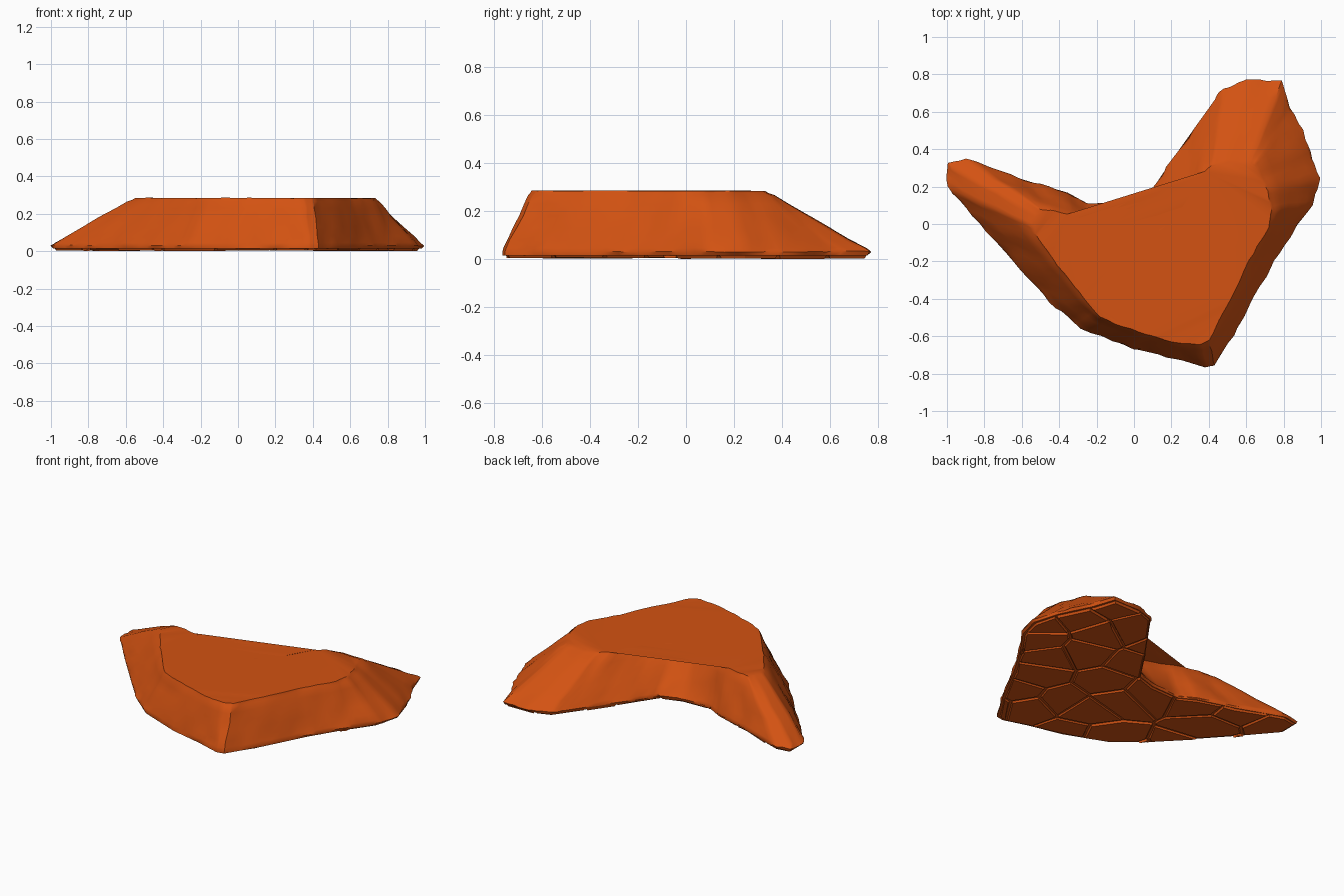
import bpy, bmesh, random
from mathutils import Vector, noise

if "Cube" in bpy.data.objects:
    bpy.data.objects.remove(bpy.data.objects["Cube"])
random.seed(4)

clay = bpy.data.materials.new("burnt_orange_rock")
clay.use_nodes = True
clay.diffuse_color = (0.65, 0.085, 0.006, 1)
clay.node_tree.nodes["Principled BSDF"].inputs["Base Color"].default_value = clay.diffuse_color

# Foot outline paired with the plateau rim above it: foot x, y, rim x, y
OUTLINE = [
    (-1, .33, -.55, .06), (-1, .2, -.57, 0), (-.83, 0, -.52, -.08),
    (-.65, -.2, -.42, -.22), (-.45, -.42, -.3, -.36), (-.28, -.56, -.18, -.5),
    (0, -.67, .02, -.58), (.22, -.72, .2, -.63), (.38, -.77, .35, -.65),
    (.43, -.76, .4, -.63), (.56, -.55, .5, -.45), (.7, -.28, .62, -.2),
    (.83, -.07, .72, -.02), (.95, .1, .75, .08), (.99, .25, .72, .18),
    (.94, .42, .68, .28), (.84, .62, .66, .33), (.79, .77, .63, .34),
    (.6, .77, .5, .34), (.48, .73, .42, .33), (.4, .62, .36, .27),
    (.2, .34, .22, .05), (.08, .16, .1, -.05), (-.05, .12, -.05, -.06),
    (-.25, .11, -.25, .02), (-.36, .17, -.33, .05), (-.6, .24, -.45, .08),
    (-.9, .35, -.52, .09)]
STEPS = 5
LOW, HIGH = .03, .28


def resample(points):
    """Split every segment of a closed loop into equal steps."""
    out = []
    for a, b in zip(points, points[1:] + points[:1]):
        out += [a.lerp(b, i / STEPS) for i in range(STEPS)]
    return out


def finish(bm, name, angle):
    bmesh.ops.recalc_face_normals(bm, faces=bm.faces)
    mesh = bpy.data.meshes.new(name)
    bm.to_mesh(mesh)
    bm.free()
    obj = bpy.data.objects.new(name, mesh)
    bpy.context.collection.objects.link(obj)
    mesh.materials.append(clay)
    bpy.ops.object.select_all(action='DESELECT')
    obj.select_set(True)
    bpy.context.view_layer.objects.active = obj
    bpy.ops.object.shade_smooth_by_angle(angle=angle)
    return obj


# Rock body: sloping flanks lofted from foot to plateau, roughly chipped
foot = resample([Vector((p[0], p[1], LOW)) for p in OUTLINE])
rim = resample([Vector((p[2], p[3], HIGH)) for p in OUTLINE])
bm = bmesh.new()
rings = []
under = [p.lerp(q, .03) for p, q in zip(foot, rim)]
rings.append([bm.verts.new((p.x, p.y, .014)) for p in under])
for t in (0, .06, .2, .4, .6, .8, .94, 1, 1.04):
    ring = []
    for p, q in zip(foot, rim):
        v = p.lerp(q, t)
        v.z = min(v.z, HIGH) + (.004 if t > 1 else 0) - (.006 if t == 1 else 0)
        rough = noise.noise_vector(v * 9) * .011
        rough += noise.noise_vector(v * 25) * (.01 if t < .1 else .003)
        rough.z *= .3
        ring.append(bm.verts.new(v + rough))
    rings.append(ring)
n = len(foot)
for lower, upper in zip(rings, rings[1:]):
    for i in range(n):
        j = (i + 1) % n
        bm.faces.new((lower[i], lower[j], upper[j], upper[i]))
caps = [bm.faces.new(rings[-1]), bm.faces.new(rings[0][::-1])]
bmesh.ops.triangulate(bm, faces=caps, ngon_method='BEAUTY')
finish(bm, "rock_body", .7)

# Cracked underside: irregular flat stones separated by bevelled grooves
seeds = []
while len(seeds) < 42:
    s = Vector((random.uniform(-1, 1), random.uniform(-.78, .78), 0))
    if all((s - o).length > .19 for o in seeds):
        seeds.append(s)
stones = bmesh.new()
for s in seeds:
    cell = bmesh.new()
    cell.faces.new([cell.verts.new((p[0] * .985, p[1] * .985, .026))
                    for p in reversed(OUTLINE)])
    bmesh.ops.triangulate(cell, faces=cell.faces[:])
    for o in seeds:
        if o is not s and cell.faces:
            bmesh.ops.bisect_plane(
                cell, geom=cell.verts[:] + cell.edges[:] + cell.faces[:],
                plane_co=(s + o) / 2, plane_no=o - s, clear_outer=True)
    if cell.faces:
        bmesh.ops.dissolve_limit(cell, angle_limit=.02, verts=cell.verts[:],
                                 edges=cell.edges[:])
        bmesh.ops.inset_region(cell, faces=cell.faces[:], thickness=.016,
                               depth=0, use_boundary=True, use_even_offset=False)
        drop = random.uniform(0, .006)
        for v in cell.verts:
            if not v.is_boundary:
                v.co.z = drop
        piece = bpy.data.meshes.new("stone_piece")
        cell.to_mesh(piece)
        stones.from_mesh(piece)
        bpy.data.meshes.remove(piece)
    cell.free()
finish(stones, "underside_stones", .4)
